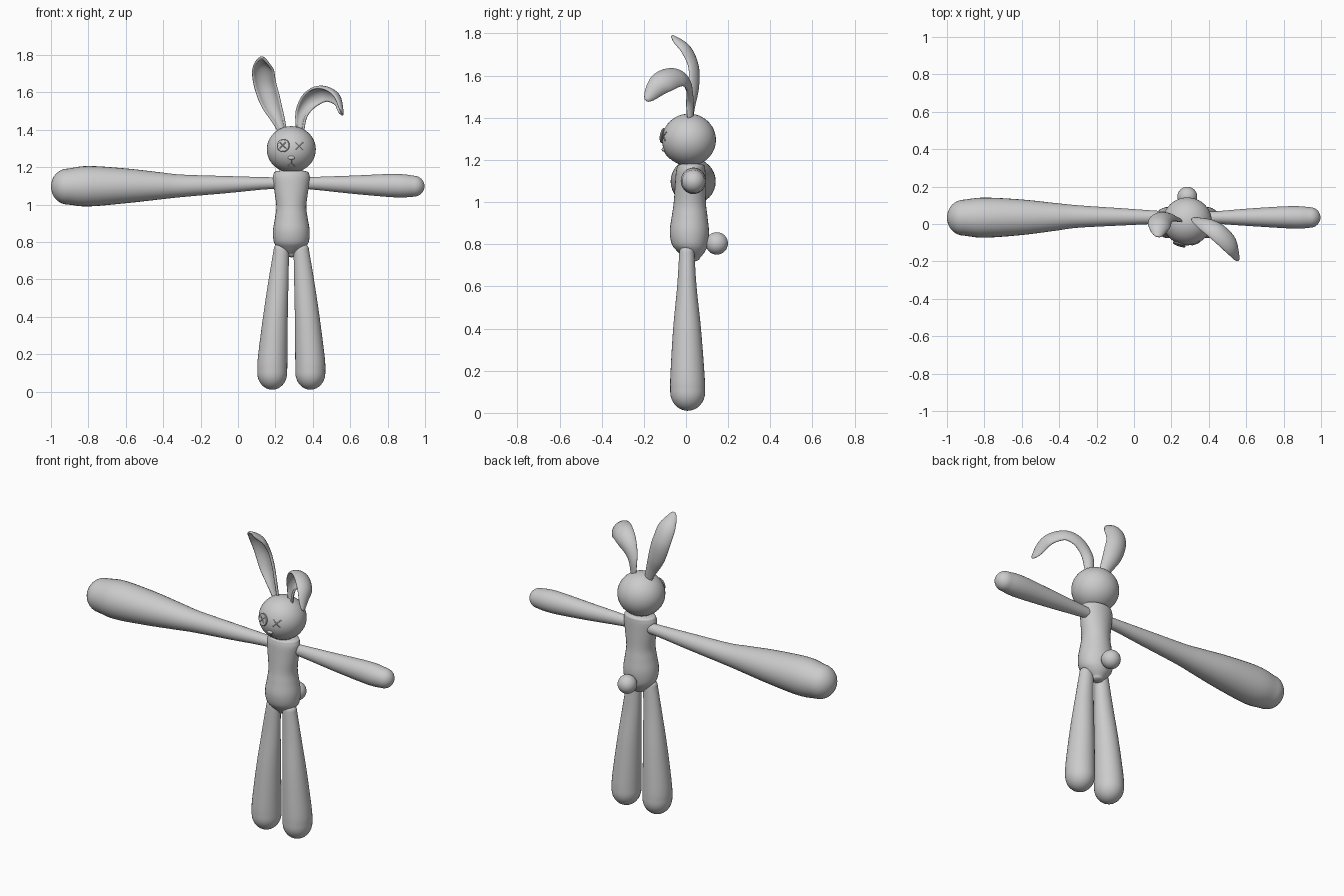
import bpy
import bmesh
import math
from mathutils import Vector

if "Cube" in bpy.data.objects:
    bpy.data.objects.remove(bpy.data.objects["Cube"], do_unlink=True)

# Single plush colour
grey = bpy.data.materials.new("plush grey")
grey.use_nodes = True
colour = (0.6, 0.6, 0.6, 1)
grey.diffuse_color = colour
grey.node_tree.nodes["Principled BSDF"].inputs["Base Color"].default_value = colour

MID = 0.285
HEAD = Vector((MID, 0.014, 1.295))
HEAD_SIZE = Vector((0.131, 0.128, 0.124))


def add_mesh(name, bm):
    bmesh.ops.recalc_face_normals(bm, faces=bm.faces)
    mesh = bpy.data.meshes.new(name)
    bm.to_mesh(mesh)
    bm.free()
    mesh.shade_smooth()
    mesh.materials.append(grey)
    obj = bpy.data.objects.new(name, mesh)
    bpy.context.collection.objects.link(obj)
    return obj


def smooth_path(stations, steps=6):
    """Smooth curve through the stations, any number of values each."""
    pts = [Vector(s) for s in stations]
    pts = [2 * pts[0] - pts[1]] + pts + [2 * pts[-1] - pts[-2]]
    out = []
    for a, b, c, d in zip(pts, pts[1:], pts[2:], pts[3:]):
        for i in range(steps):
            t = i / steps
            out.append(b + (c - a) * t / 2 + (2 * a - 5 * b + 4 * c - d) * t * t / 2
                       + (3 * b - a - 3 * c + d) * t ** 3 / 2)
    return out + [pts[-2]]


def loft(name, axis, stations, start_cap, end_cap, sides=32):
    """Rounded limb along an axis; station = x, y, z, two radii."""
    rows = smooth_path(stations)
    u, v = [k for k in range(3) if k != axis]

    def cap(row, length):
        result = []
        for i in range(1, 9):
            angle = i / 8 * math.pi / 2
            r = row.copy()
            r[axis] += length * math.sin(angle)
            r[3] *= max(math.cos(angle), 0.01)
            r[4] *= max(math.cos(angle), 0.01)
            result.append(r)
        return result

    way = 1 if rows[-1][axis] > rows[0][axis] else -1
    rows = cap(rows[0], -way * start_cap)[::-1] + rows + cap(rows[-1], way * end_cap)
    bm = bmesh.new()
    rings = []
    for row in rows:
        ring = []
        for k in range(sides):
            angle = 2 * math.pi * k / sides
            p = Vector(row[:3])
            p[u] += row[3] * math.cos(angle)
            p[v] += row[4] * math.sin(angle)
            ring.append(bm.verts.new(p))
        rings.append(ring)
    for a, b in zip(rings, rings[1:]):
        for k in range(sides):
            n = (k + 1) % sides
            bm.faces.new((a[k], a[n], b[n], b[k]))
    bm.faces.new(rings[0])
    bm.faces.new(rings[-1])
    return add_mesh(name, bm)


def ball(name, centre, size):
    bm = bmesh.new()
    bmesh.ops.create_uvsphere(bm, u_segments=40, v_segments=24, radius=1)
    bmesh.ops.scale(bm, vec=size, verts=bm.verts)
    bmesh.ops.translate(bm, vec=centre, verts=bm.verts)
    return add_mesh(name, bm)


def ear(name, stations, facing):
    """Cupped leaf along a spine; station = x, y, z, half width."""
    rows = smooth_path(stations, 5)
    facing = Vector(facing)
    bm = bmesh.new()
    grid = []
    last = len(rows) - 1
    for i, row in enumerate(rows):
        p = Vector(row[:3])
        along = (Vector(rows[min(i + 1, last)][:3]) - Vector(rows[max(i - 1, 0)][:3])).normalized()
        inward = (facing - along * facing.dot(along)).normalized()
        across = along.cross(inward)
        t = max(0, (i / last - 0.75) / 0.25)
        width = row[3] * math.sqrt(max(1 - t * t, 0.01))
        line = []
        for k in range(-5, 6):
            bend = k / 5 * 1.25
            line.append(bm.verts.new(p + across * width * math.sin(bend)
                                     + inward * width * 0.9 * (1 - math.cos(bend))))
        grid.append(line)
    for a, b in zip(grid, grid[1:]):
        for k in range(10):
            bm.faces.new((a[k], a[k + 1], b[k + 1], b[k]))
    obj = add_mesh(name, bm)
    shell = obj.modifiers.new("shell", "SOLIDIFY")
    shell.thickness = 0.014
    shell.offset = 0
    obj.modifiers.new("rounding", "SUBSURF").levels = 1
    return obj


def on_face(x, z, lift=0.0):
    """Point on the front of the head, and the direction it faces."""
    a, c = (x - HEAD.x) / HEAD_SIZE.x, (z - HEAD.z) / HEAD_SIZE.z
    unit = Vector((a, -math.sqrt(1 - a * a - c * c), c))
    normal = Vector([unit[k] / HEAD_SIZE[k] for k in range(3)]).normalized()
    return HEAD + unit * HEAD_SIZE + normal * lift, normal


def stitch(name, start, end, lift=0.001, radius=0.0025):
    curve = bpy.data.curves.new(name, "CURVE")
    curve.dimensions = "3D"
    curve.bevel_depth = radius
    curve.bevel_resolution = 2
    curve.use_fill_caps = True
    line = curve.splines.new("POLY")
    line.points.add(4)
    for i, point in enumerate(line.points):
        x, z = Vector(start).lerp(Vector(end), i / 4)
        point.co = (*on_face(x, z, lift)[0], 1)
    curve.materials.append(grey)
    bpy.context.collection.objects.link(bpy.data.objects.new(name, curve))


# Head, torso and tail
ball("head", HEAD, HEAD_SIZE)
ball("tail", (MID, 0.146, 0.804), (0.053, 0.053, 0.053))
loft("torso", 2, [
    (MID, 0.03, 0.733, 0.035, 0.035), (MID, 0.025, 0.765, 0.07, 0.065),
    (MID, 0.018, 0.80, 0.093, 0.085), (MID, 0.016, 0.86, 0.098, 0.093),
    (MID, 0.017, 0.93, 0.087, 0.085), (MID, 0.018, 0.99, 0.08, 0.077),
    (MID, 0.02, 1.07, 0.09, 0.073), (MID, 0.022, 1.14, 0.099, 0.07),
    (MID, 0.024, 1.17, 0.093, 0.066)], 0.015, 0.015)

# Legs, mirrored about the body's middle
for side, name in ((-1, "right_leg"), (1, "left_leg")):
    loft(name, 2, [
        (MID + side * 0.102, 0.008, 0.10, 0.08, 0.083),
        (MID + side * 0.1, 0.007, 0.18, 0.079, 0.081),
        (MID + side * 0.085, 0.005, 0.40, 0.066, 0.066),
        (MID + side * 0.068, 0.004, 0.60, 0.053, 0.046),
        (MID + side * 0.053, 0.004, 0.76, 0.041, 0.036)], 0.09, 0.035)

# Arms: a short left one and a long swollen right one
loft("left_arm", 0, [
    (0.35, 0.035, 1.115, 0.027, 0.03), (0.45, 0.035, 1.112, 0.034, 0.037),
    (0.62, 0.036, 1.106, 0.047, 0.049), (0.80, 0.036, 1.102, 0.058, 0.061),
    (0.88, 0.035, 1.10, 0.06, 0.062), (0.94, 0.035, 1.098, 0.055, 0.056)], 0.02, 0.057)
loft("right_arm", 0, [
    (0.22, 0.035, 1.115, 0.03, 0.03), (0.12, 0.036, 1.113, 0.035, 0.034),
    (-0.05, 0.038, 1.107, 0.045, 0.045), (-0.30, 0.04, 1.10, 0.06, 0.06),
    (-0.42, 0.038, 1.10, 0.074, 0.073), (-0.60, 0.036, 1.10, 0.095, 0.093),
    (-0.80, 0.034, 1.098, 0.107, 0.108), (-0.91, 0.034, 1.096, 0.096, 0.096)], 0.02, 0.09)

# Upright right ear and drooping left ear
ear("right_ear", [
    (0.24, 0.025, 1.39, 0.02), (0.215, 0.037, 1.46, 0.036),
    (0.178, 0.055, 1.55, 0.056), (0.148, 0.053, 1.65, 0.061),
    (0.137, 0.01, 1.74, 0.06), (0.128, -0.07, 1.79, 0.045)], (-0.15, -1, 0))
ear("left_ear", [
    (0.335, 0.025, 1.39, 0.02), (0.348, 0.028, 1.50, 0.036),
    (0.395, 0.012, 1.58, 0.054), (0.465, -0.035, 1.615, 0.061),
    (0.54, -0.11, 1.58, 0.06), (0.56, -0.19, 1.48, 0.045)], (-0.3, -0.55, -0.75))

# Button eye with raised rim, laid on the head
EYE = Vector((0.243, 1.315))
spot, normal = on_face(*EYE, 0.004)
turn = normal.to_track_quat("Z", "Y").to_euler()
bpy.ops.mesh.primitive_torus_add(major_radius=0.031, minor_radius=0.005, major_segments=32,
                                 minor_segments=10, location=spot, rotation=turn)
rim = bpy.context.object
rim.name = "button_rim"
bpy.ops.mesh.primitive_cylinder_add(vertices=32, radius=0.031, depth=0.009,
                                    location=spot, rotation=turn)
disc = bpy.context.object
disc.name = "button_disc"
for obj in (rim, disc):
    obj.data.materials.append(grey)
    obj.select_set(True)
bpy.ops.object.shade_smooth_by_angle()

# Crossed threads on both eyes
for name, centre, reach, lift in (("button_thread", EYE, 0.014, 0.011),
                                  ("cross_eye", Vector((0.328, 1.312)), 0.02, 0.001)):
    for slant in (-1, 1):
        arm = Vector((reach, slant * reach))
        stitch(name, centre - arm, centre + arm, lift)

# Nose and stitched mouth
ball("nose", on_face(MID, 1.25)[0], (0.018, 0.01, 0.011))
stitch("mouth_line", (MID, 1.245), (MID, 1.222))
for side in (-1, 1):
    stitch("mouth_corner", (MID, 1.222), (MID + side * 0.018, 1.206))
